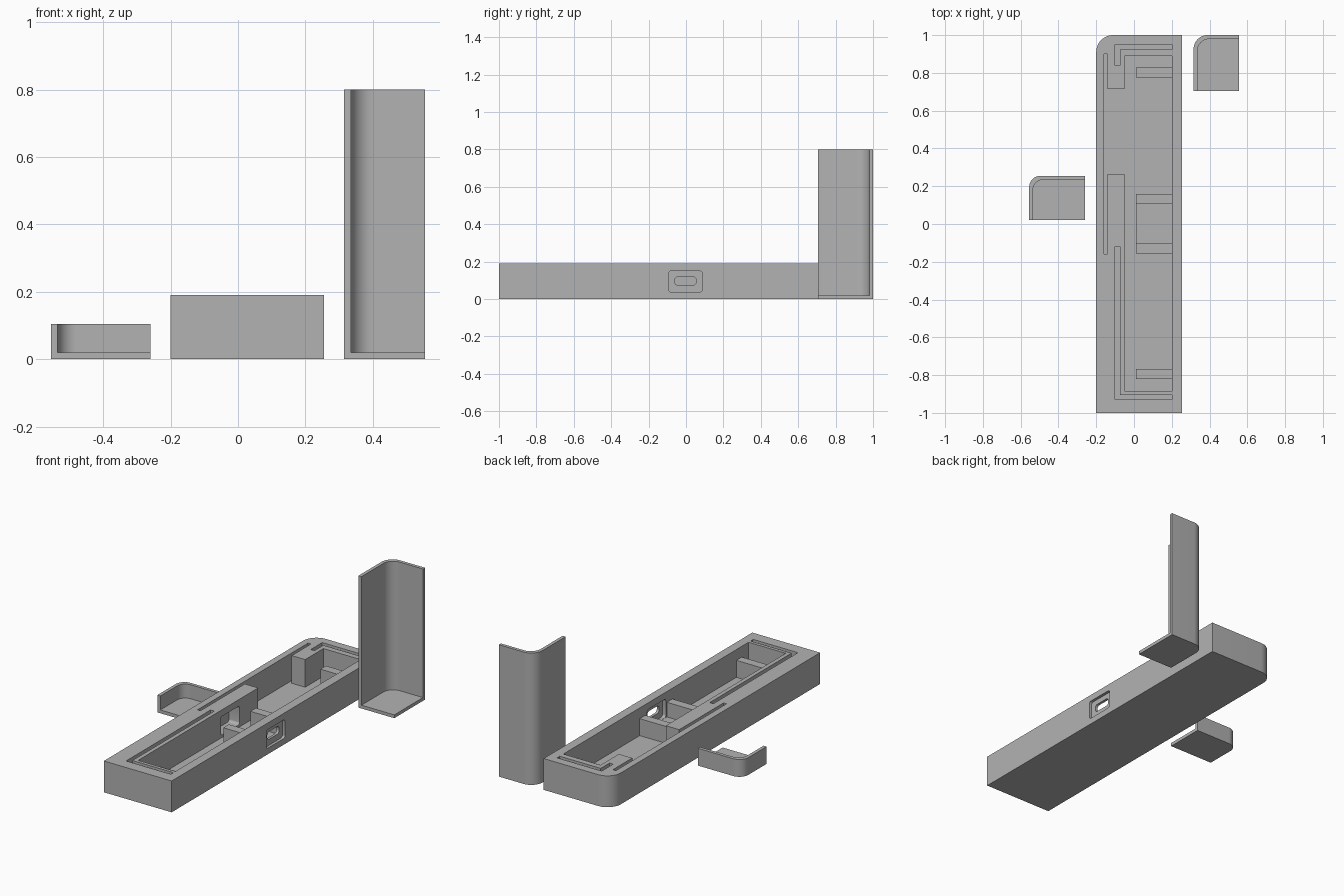
import bpy, bmesh, math
from mathutils import Vector

if "Cube" in bpy.data.objects:
    bpy.data.objects.remove(bpy.data.objects["Cube"])

grey = bpy.data.materials.new("plain_grey")
grey.diffuse_color = (0.45, 0.45, 0.45, 1)
grey.use_nodes = True
grey.node_tree.nodes["Principled BSDF"].inputs["Base Color"].default_value = grey.diffuse_color


def arc(cx, cy, r, a0, a1, n=12):
    """Points along a circular arc, angles in degrees."""
    return [(cx + r * math.cos(math.radians(a0 + (a1 - a0) * i / n)),
             cy + r * math.sin(math.radians(a0 + (a1 - a0) * i / n))) for i in range(n + 1)]


def prism(name, pts, lo, hi, axis="z"):
    """Extrude a 2D outline along z (outline in xy) or along x (outline in yz)."""
    bm = bmesh.new()
    place = (lambda p: (p[0], p[1], lo)) if axis == "z" else (lambda p: (lo, p[0], p[1]))
    step = Vector((0, 0, hi - lo)) if axis == "z" else Vector((hi - lo, 0, 0))
    face = bm.faces.new([bm.verts.new(place(p)) for p in pts])
    ext = bmesh.ops.extrude_face_region(bm, geom=[face])
    bmesh.ops.translate(bm, vec=step, verts=[v for v in ext["geom"] if isinstance(v, bmesh.types.BMVert)])
    bmesh.ops.recalc_face_normals(bm, faces=bm.faces)
    me = bpy.data.meshes.new(name)
    bm.to_mesh(me)
    bm.free()
    me.materials.append(grey)
    ob = bpy.data.objects.new(name, me)
    bpy.context.collection.objects.link(ob)
    return ob


def rect(x0, x1, y0, y1):
    return [(x0, y0), (x1, y0), (x1, y1), (x0, y1)]


def round_rect(x0, x1, y0, y1, r):
    return (arc(x1 - r, y1 - r, r, 0, 90, 5) + arc(x0 + r, y1 - r, r, 90, 180, 5)
            + arc(x0 + r, y0 + r, r, 180, 270, 5) + arc(x1 - r, y0 + r, r, 270, 360, 5))


def one_round(x0, x1, y0, y1, r):
    """Rectangle whose back left corner is rounded."""
    return [(x0, y0), (x1, y0), (x1, y1)] + arc(x0 + r, y1 - r, r, 90, 180)


def smooth(ob):
    bpy.ops.object.select_all(action="DESELECT")
    ob.select_set(True)
    bpy.context.view_layer.objects.active = ob
    bpy.ops.object.shade_smooth_by_angle(angle=math.radians(30))


def cut(ob, cutter):
    cutter.hide_render = True
    mod = ob.modifiers.new("cut", "BOOLEAN")
    mod.operation, mod.solver, mod.object = "DIFFERENCE", "EXACT", cutter
    bpy.context.view_layer.objects.active = ob
    bpy.ops.object.modifier_apply(modifier=mod.name)
    bpy.data.objects.remove(cutter)


# Long case body with one rounded corner
TOP, FLOOR = 0.19, 0.022
body = prism("case_body", one_round(-0.2, 0.255, -1, 1, 0.09), 0, TOP)

# Main pocket with a side bay and two narrow slots running out of the bay
pocket = [(0.2, -0.885), (0.2, 0.89), (-0.05, 0.89), (-0.05, 0.715), (-0.14, 0.715),
          (-0.14, 0.90), (-0.16, 0.90), (-0.16, -0.16), (-0.14, -0.16), (-0.14, 0.265),
          (-0.05, 0.265), (-0.05, -0.885)]
cut(body, prism("pocket_cutter", pocket, FLOOR, 0.3))

# L-shaped grooves round both ends of the pocket
for outer, inner, leg in ((-0.93, -0.905, -0.12), (0.95, 0.925, 0.84)):
    groove = [(-0.10, leg), (-0.10, outer), (0.2, outer), (0.2, inner), (-0.075, inner), (-0.075, leg)]
    cut(body, prism("groove_cutter", groove, 0.10, 0.3))

# Port: outer recess, inner clearance and the slim opening in the plate between
port = round_rect(-0.093, 0.087, 0.037, 0.15, 0.015)
cut(body, prism("port_recess_cutter", port, 0.238, 0.3, "x"))
cut(body, prism("port_clearance_cutter", port, -0.12, 0.222, "x"))
cut(body, prism("port_hole_cutter", round_rect(-0.06, 0.054, 0.073, 0.119, 0.018), 0.18, 0.3, "x"))
smooth(body)

# Support ribs and the low board rest between the middle pair
for i, (y0, y1) in enumerate(((-0.82, -0.768), (-0.155, -0.102), (0.105, 0.158), (0.775, 0.828))):
    prism(f"support_rib_{i + 1}", rect(0.01, 0.203, y0, y1), FLOOR - 0.004, 0.125)
prism("board_rest", rect(0.01, 0.203, -0.104, 0.107), FLOOR - 0.004, 0.036)


def corner_tray(name, x0, x1, y0, y1, height, r_in, r_out, t=0.02):
    """Floor plus walls on the left and back only."""
    ob = prism(name, one_round(x0, x1, y0, y1, r_out), 0, height)
    inner = one_round(x0 + t, x1 + 0.1, y0 - 0.1, y1 - t, r_in)
    cut(ob, prism("tray_cutter", inner, 0.02, height + 0.1))
    smooth(ob)


corner_tray("tall_corner_tray", 0.315, 0.555, 0.705, 1.0, 0.8, 0.066, 0.075)
corner_tray("short_corner_tray", -0.555, -0.26, 0.02, 0.255, 0.105, 0.055, 0.06)
